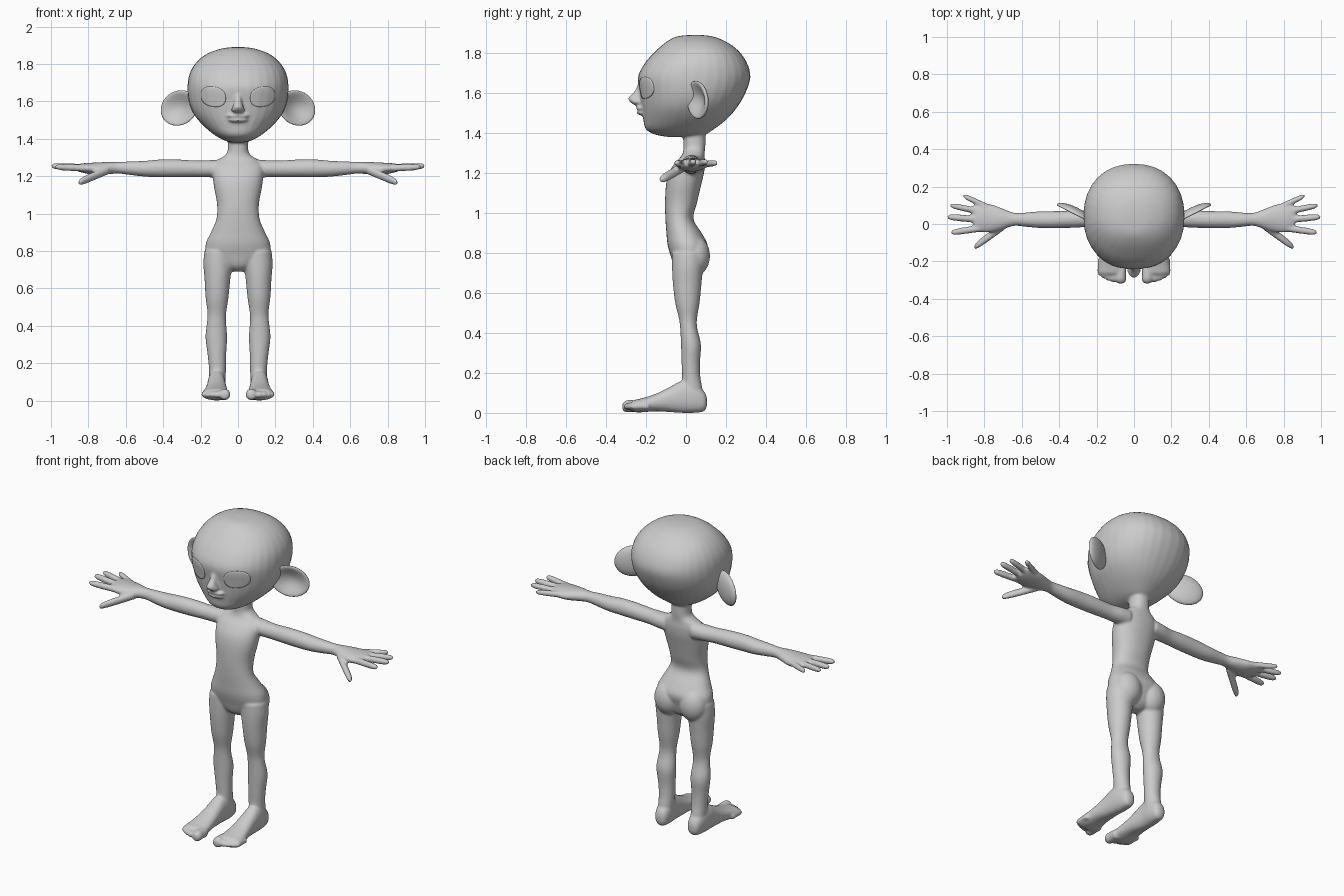
import bpy, bmesh, math
from mathutils import Matrix, Vector

if "Cube" in bpy.data.objects:
    bpy.data.objects.remove(bpy.data.objects["Cube"])

grey = bpy.data.materials.new("plain_grey")
grey.diffuse_color = (0.6, 0.6, 0.6, 1)
grey.use_nodes = True
grey.node_tree.nodes["Principled BSDF"].inputs["Base Color"].default_value = grey.diffuse_color
SEG = 32


def smooth_rings(rings, steps=4):
    """Catmull-Rom interpolation of ring parameters."""
    out = []
    n = len(rings)
    for i in range(n - 1):
        p = [rings[max(i - 1, 0)], rings[i], rings[i + 1], rings[min(i + 2, n - 1)]]
        for s in range(steps):
            t = s / steps
            out.append([0.5 * (2 * b + (c - a) * t + (2 * a - 5 * b + 4 * c - d) * t * t
                        + (3 * b - a - 3 * c + d) * t ** 3) for a, b, c, d in zip(*p)])
    return out + [list(rings[-1])]


def loft(bm, axis, rings, power=2.0, side=1):
    """Rings of (position, centre1, centre2, radius1, radius2) along an axis."""
    loops = []
    for p, c1, c2, r1, r2 in smooth_rings(rings):
        loop = []
        for k in range(SEG):
            a = 2 * math.pi * k / SEG
            c, s = math.cos(a), math.sin(a)
            u = c1 + max(r1, .002) * math.copysign(abs(c) ** (2 / power), c)
            v = c2 + max(r2, .002) * math.copysign(abs(s) ** (2 / power), s)
            x, y, z = {'x': (p, u, v), 'y': (u, p, v), 'z': (u, v, p)}[axis]
            loop.append(bm.verts.new((x * side, y, z)))
        loops.append(loop)
    for a, b in zip(loops, loops[1:]):
        for k in range(SEG):
            j = (k + 1) % SEG
            bm.faces.new((a[k], a[j], b[j], b[k]))
    bm.faces.new(loops[0])
    bm.faces.new(loops[-1])


def ball(bm, centre, radii):
    m = Matrix.Translation(centre) @ Matrix.Diagonal((*radii, 1))
    bmesh.ops.create_uvsphere(bm, u_segments=24, v_segments=16, radius=1, matrix=m)


def make(name, bm):
    bmesh.ops.recalc_face_normals(bm, faces=bm.faces[:])
    for f in bm.faces:
        f.smooth = True
    me = bpy.data.meshes.new(name)
    bm.to_mesh(me)
    bm.free()
    me.materials.append(grey)
    ob = bpy.data.objects.new(name, me)
    bpy.context.collection.objects.link(ob)
    return ob


body = bmesh.new()

# head
head = [(1.89, .05, .03, .02), (1.882, .045, .09, .09), (1.855, .052, .165, .15),
        (1.81, .056, .222, .207), (1.75, .05, .258, .255), (1.68, .041, .27, .281),
        (1.60, .033, .263, .265), (1.53, .017, .235, .24), (1.47, -.004, .185, .21),
        (1.42, -.03, .125, .172), (1.392, -.03, .075, .125), (1.38, -.03, .03, .06)]
loft(body, 'z', [(z, 0, cy, rx, ry) for z, cy, rx, ry in head], 2.2)

# nose and lips
nose = [(1.538, -.238, .018, .018), (1.553, -.245, .036, .033), (1.575, -.25, .027, .038),
        (1.61, -.235, .018, .022), (1.66, -.22, .015, .012)]
loft(body, 'z', [(z, 0, cy, rx, ry) for z, cy, rx, ry in nose])
ball(body, (0, -.222, 1.523), (.06, .028, .011))
ball(body, (0, -.218, 1.5), (.052, .028, .012))

# torso and neck
torso = [(.69, .01, .03, .03), (.72, .01, .09, .065), (.78, .01, .165, .085),
         (.84, .008, .172, .1), (.90, -.01, .145, .088), (.97, -.033, .116, .07),
         (1.05, -.025, .112, .08), (1.14, -.012, .128, .088), (1.20, .002, .135, .088),
         (1.25, .02, .135, .075), (1.285, .035, .11, .058), (1.31, .04, .072, .054),
         (1.34, .042, .055, .055), (1.44, .04, .055, .058)]
loft(body, 'z', [(z, 0, cy, rx, ry) for z, cy, rx, ry in torso], 2.2)

leg = [(.80, .105, .01, .075, .08), (.73, .108, .008, .077, .078), (.65, .11, .006, .069, .072),
       (.55, .112, .007, .061, .061), (.47, .113, .01, .05, .045), (.42, .115, .014, .051, .043),
       (.34, .116, .025, .058, .05), (.25, .113, .024, .05, .046), (.18, .11, .026, .046, .046),
       (.12, .11, .03, .044, .052), (.06, .11, .035, .04, .05)]
foot = [(.105, .11, .055, .015, .02), (.09, .11, .058, .036, .05), (.04, .112, .075, .047, .075),
        (-.02, .115, .08, .048, .08), (-.08, .115, .067, .052, .063), (-.15, .117, .052, .06, .044),
        (-.22, .119, .038, .07, .035), (-.26, .119, .034, .07, .03), (-.275, .119, .032, .05, .02)]
arm = [(.09, .04, 1.24, .05, .05), (.15, .036, 1.24, .05, .046), (.22, .03, 1.24, .044, .044),
       (.32, .026, 1.242, .046, .047), (.42, .023, 1.242, .046, .047), (.50, .023, 1.24, .045, .042),
       (.58, .023, 1.243, .038, .036), (.64, .025, 1.245, .035, .031), (.70, .027, 1.243, .055, .033),
       (.76, .03, 1.24, .074, .033), (.82, .034, 1.243, .078, .027), (.86, .037, 1.245, .062, .018)]
# finger base (x, y, z), tip (x, y, z), radius
fingers = [((.80, -.02, 1.242), (.98, -.046, 1.25), .019), ((.81, .022, 1.245), (1.0, .038, 1.255), .019),
           ((.80, .062, 1.245), (.985, .1, 1.255), .018), ((.78, .09, 1.243), (.915, .152, 1.25), .017),
           ((.69, -.005, 1.235), (.855, -.125, 1.165), .024)]
# toe centre x, tip y, radius
toes = [(.071, -.318, .03), (.113, -.31, .018), (.139, -.302, .017), (.162, -.29, .016), (.181, -.275, .015)]

for s in (1, -1):
    loft(body, 'z', leg, 2, s)
    ball(body, (s * .085, .045, .785), (.084, .075, .1))
    loft(body, 'y', foot, 2.3, s)
    for x, tip, r in toes:
        loft(body, 'y', [(tip + .09, x, .032, r, r), (tip + .05, x, .034, r * .95, r),
                         (tip + .02, x, .033, r, r), (tip + .004, x, .031, r * .7, r * .7),
                         (tip, x, .031, r * .3, r * .3)], 2, s)
    loft(body, 'x', arm, 2, s)
    for base, tip, r in fingers:
        a, b = Vector(base), Vector(tip)
        rings = [(*a.lerp(b, t), r * k, r * k)
                 for t, k in ((0, 1), (.4, .98), (.7, .95), (.9, .8), (.97, .5), (1, .2))]
        loft(body, 'x', rings, 2, s)

# fuse all the body masses into one skin
body_ob = make("body", body)
rm = body_ob.modifiers.new("fuse", 'REMESH')
rm.mode = 'VOXEL'
rm.voxel_size = .007
rm.use_smooth_shade = True
sm = body_ob.modifiers.new("soften", 'SMOOTH')
sm.factor = .5
sm.iterations = 6

for s, label in ((1, "left"), (-1, "right")):
    # cupped ear: convex back, hollow front with a rounded rim
    bm = bmesh.new()
    bmesh.ops.create_uvsphere(bm, u_segments=32, v_segments=24, radius=1)
    tilt = Matrix.Rotation(math.radians(20), 3, 'Y')
    swing = Matrix.Rotation(math.radians(27), 3, 'Z')
    for v in bm.verts:
        x, y, z = v.co
        r2 = min(1, x * x + z * z)
        depth = .034 * y if y > 0 else .02 * y * (1 - 2.3 * (1 - r2))
        p = swing @ (tilt @ Vector((x * .112, depth, z * .092)))
        v.co = ((p.x + .315) * s, p.y + .055, p.z + 1.565)
    make(label + "_ear", bm)

    # eye: thin almond plate wrapped onto the face
    bm = bmesh.new()
    rows = []
    for i in range(1, 9):
        row = []
        for k in range(SEG):
            a = 2 * math.pi * k / SEG
            c, d = math.cos(a), math.sin(a)
            x = .066 * math.copysign(abs(c) ** .85, c) * i / 8
            z = .053 * math.copysign(abs(d) ** .85, d) * i / 8 + x * .12
            row.append(bm.verts.new(((.131 + x) * s, -.5, 1.625 + z)))
        rows.append(row)
    bm.faces.new(rows[0])
    for a, b in zip(rows, rows[1:]):
        for k in range(SEG):
            bm.faces.new((a[k], a[k - 1], b[k - 1], b[k]))
    eye = make(label + "_eye", bm)
    if eye.data.polygons[0].normal.y > 0:
        eye.data.flip_normals()
    sw = eye.modifiers.new("wrap", 'SHRINKWRAP')
    sw.target = body_ob
    sw.wrap_method = 'PROJECT'
    sw.use_project_x = sw.use_project_z = False
    sw.use_project_y = True
    sw.use_positive_direction = True
    sw.use_negative_direction = False
    so = eye.modifiers.new("thickness", 'SOLIDIFY')
    so.thickness = .006
    so.offset = 0
